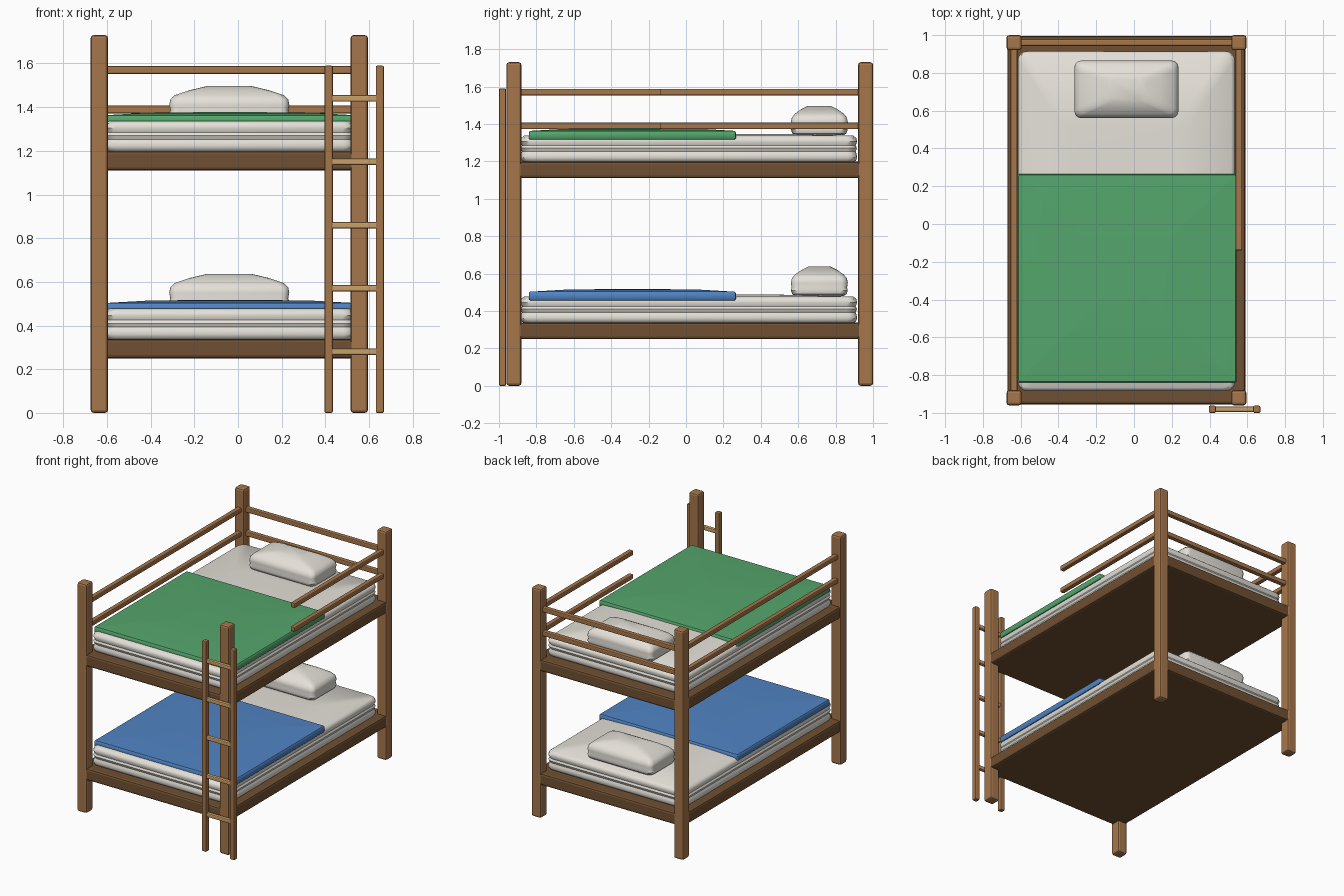
import bpy, bmesh, math

if "Cube" in bpy.data.objects:
    bpy.data.objects.remove(bpy.data.objects["Cube"])

CX, CY = -0.04, 0.02          # centre of the bed frame


def material(name, rgb):
    m = bpy.data.materials.new(name)
    m.diffuse_color = (*rgb, 1)
    m.use_nodes = True
    m.node_tree.nodes["Principled BSDF"].inputs["Base Color"].default_value = m.diffuse_color
    return m


WOOD = material("wood", (0.38, 0.18, 0.07))
DARK = material("dark_wood", (0.16, 0.08, 0.032))
PALE = material("pale_wood", (0.58, 0.35, 0.14))
LINEN = material("linen", (0.78, 0.75, 0.69))
BLUE = material("blue_cloth", (0.08, 0.23, 0.55))
GREEN = material("green_cloth", (0.09, 0.38, 0.15))


def finish(name, bm, mat, angle=None):
    bmesh.ops.recalc_face_normals(bm, faces=bm.faces)
    me = bpy.data.meshes.new(name)
    bm.to_mesh(me)
    bm.free()
    me.materials.append(mat)
    ob = bpy.data.objects.new(name, me)
    bpy.context.collection.objects.link(ob)
    if angle:
        bpy.ops.object.select_all(action='DESELECT')
        ob.select_set(True)
        bpy.context.view_layer.objects.active = ob
        bpy.ops.object.shade_smooth_by_angle(angle=math.radians(angle))
    return ob


def box(name, x, y, z, mat, bevel):
    """Bevelled box given its (min, max) range on each axis."""
    bm = bmesh.new()
    bmesh.ops.create_cube(bm, size=1)
    for v in bm.verts:
        for i, (lo, hi) in enumerate((x, y, z)):
            v.co[i] = (lo + hi) / 2 + v.co[i] * (hi - lo)
    bmesh.ops.bevel(bm, geom=bm.edges[:], offset=bevel, segments=2,
                    profile=0.5, affect='EDGES')
    return finish(name, bm, mat)


def cushion(name, cx, cy, z0, rings, radius, mat):
    """Soft form lofted through rounded rectangles (half x, half y, z)."""
    bm = bmesh.new()
    loops = []
    for hx, hy, z in rings:
        r = min(radius, hx * 0.6, hy * 0.6)
        loop = []
        for q, (sx, sy) in enumerate(((1, 1), (-1, 1), (-1, -1), (1, -1))):
            for k in range(5):
                a = math.radians(90 * q + 22.5 * k)
                loop.append(bm.verts.new((cx + sx * (hx - r) + r * math.cos(a),
                                          cy + sy * (hy - r) + r * math.sin(a),
                                          z0 + z)))
        loops.append(loop)
    n = len(loops[0])
    for a, b in zip(loops, loops[1:]):
        for i in range(n):
            j = (i + 1) % n
            bm.faces.new((a[i], a[j], b[j], b[i]))
    bm.faces.new(loops[0])
    bm.faces.new(loops[-1])
    return finish(name, bm, mat, 40)


# corner posts
for sy, side in ((-1, "front"), (1, "back")):
    for sx, hand in ((-1, "left"), (1, "right")):
        px, py = CX + sx * 0.595, CY + sy * 0.94
        box(f"{side}_{hand}_post", (px - 0.04, px + 0.04), (py - 0.04, py + 0.04),
            (0.0, 1.73), WOOD, 0.014)

# two bunks: platform, mattress, blanket, pillow
for level, z, cloth in (("lower", 0.335, BLUE), ("upper", 1.195, GREEN)):
    box(f"{level}_platform", (CX - 0.63, CX + 0.63), (CY - 0.975, CY + 0.975),
        (z - 0.085, z + 0.003), DARK, 0.014)
    cushion(f"{level}_mattress", CX, 0.015, z, [
        (0.555, 0.88, 0.0), (0.568, 0.893, 0.008), (0.575, 0.9, 0.025),
        (0.572, 0.897, 0.045), (0.567, 0.892, 0.058), (0.574, 0.899, 0.075),
        (0.567, 0.892, 0.09), (0.575, 0.9, 0.11), (0.57, 0.895, 0.13),
        (0.555, 0.88, 0.142), (0.3, 0.5, 0.152)], 0.05, LINEN)
    cushion(f"{level}_blanket", -0.037, -0.287, z, [
        (0.575, 0.548, 0.122), (0.58, 0.553, 0.128), (0.58, 0.553, 0.16),
        (0.574, 0.547, 0.168), (0.38, 0.36, 0.179), (0.15, 0.14, 0.182)], 0.008, cloth)
    cushion(f"{level}_pillow", CX, 0.713, z + 0.145, [
        (0.25, 0.13, 0.0), (0.268, 0.145, 0.01), (0.275, 0.152, 0.03),
        (0.27, 0.148, 0.045), (0.275, 0.152, 0.07), (0.27, 0.147, 0.095),
        (0.25, 0.13, 0.115), (0.18, 0.098, 0.138), (0.1, 0.06, 0.157)], 0.035, LINEN)

# guard rails around the upper bunk, right side left open at the ladder
for label, z in (("lower", 1.39), ("upper", 1.57)):
    zr = (z - 0.018, z + 0.018)
    box(f"{label}_left_guard_rail", (-0.653, -0.617), (-0.92, 0.96), zr, WOOD, 0.007)
    box(f"{label}_right_guard_rail", (0.537, 0.573), (-0.14, 0.96), zr, WOOD, 0.007)
    box(f"{label}_back_guard_rail", (-0.635, 0.555), (0.942, 0.978), zr, WOOD, 0.007)

# ladder
for hand, x in (("left", 0.415), ("right", 0.65)):
    box(f"ladder_{hand}_rail", (x - 0.019, x + 0.019), (-1.0, -0.962),
        (0.0, 1.59), WOOD, 0.007)
for i in range(5):
    z = 0.28 + 0.29 * i
    box(f"ladder_rung_{i + 1}", (0.42, 0.645), (-0.995, -0.966),
        (z - 0.015, z + 0.015), PALE, 0.007)
